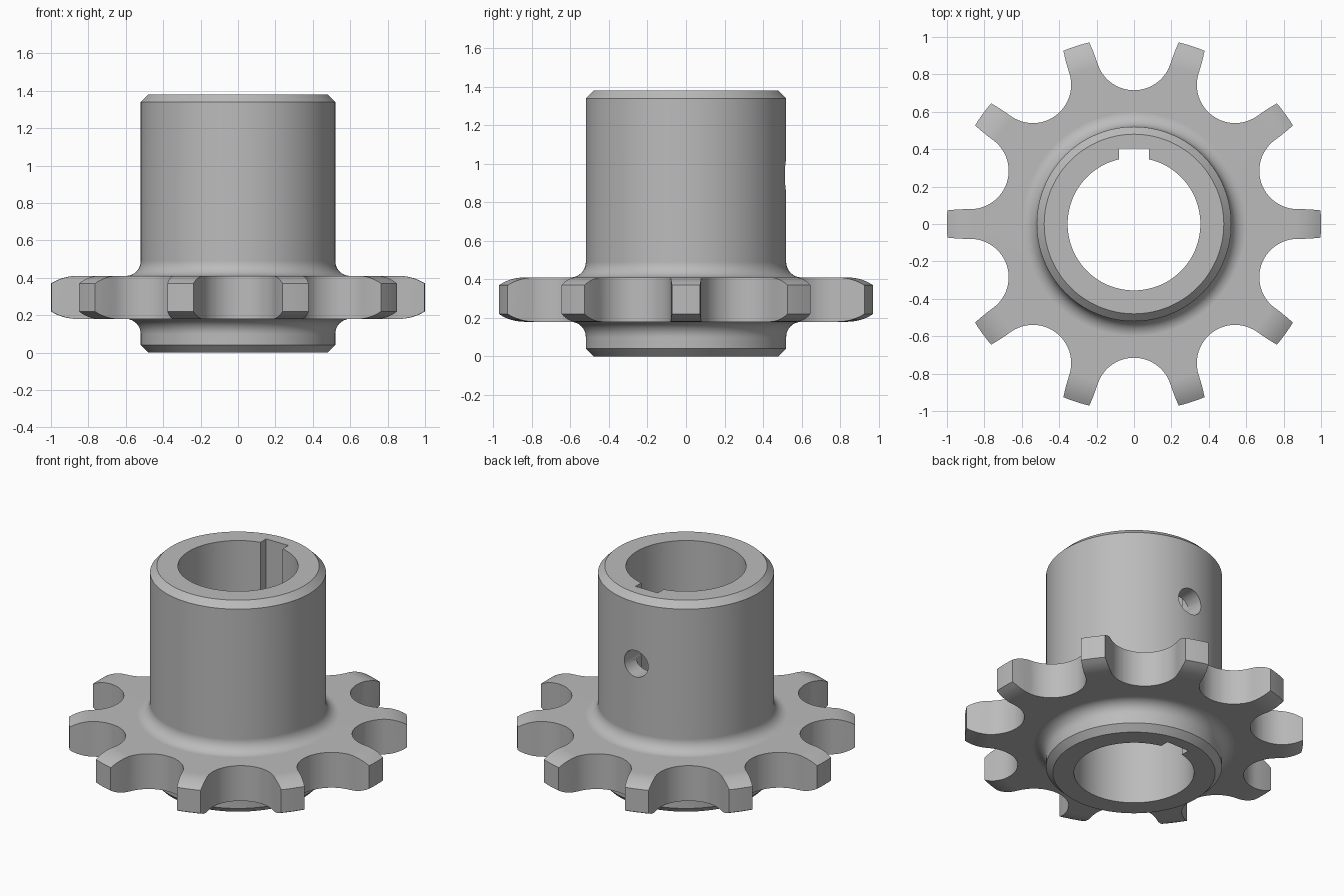
import bpy, bmesh
from math import sin, cos, pi, radians, asin
from mathutils import Matrix, Vector

cube = bpy.data.objects.get("Cube")
if cube:
    bpy.data.objects.remove(cube, do_unlink=True)

TEETH = 10
SEGMENTS = 160
BORE = 0.355
HUB = 0.52
LOW, HIGH, TOP = 0.18, 0.41, 1.38
CHAMFER = 0.04

steel = bpy.data.materials.new("grey steel")
steel.use_nodes = True
steel.diffuse_color = (0.5, 0.5, 0.5, 1)
steel.node_tree.nodes["Principled BSDF"].inputs["Base Color"].default_value = (0.5, 0.5, 0.5, 1)


def make_object(name, bm):
    bmesh.ops.recalc_face_normals(bm, faces=bm.faces)
    mesh = bpy.data.meshes.new(name)
    bm.to_mesh(mesh)
    bm.free()
    mesh.materials.append(steel)
    obj = bpy.data.objects.new(name, mesh)
    bpy.context.collection.objects.link(obj)
    return obj


def arc(cx, cz, r, start, end, steps):
    angles = [radians(start + (end - start) * i / steps) for i in range(steps + 1)]
    return [(cx + r * cos(a), cz + r * sin(a)) for a in angles]


def lathe(name, profile):
    bm = bmesh.new()
    verts = [bm.verts.new((r, 0, z)) for r, z in profile]
    edges = [bm.edges.new((verts[i - 1], verts[i])) for i in range(len(verts))]
    bmesh.ops.spin(bm, geom=verts + edges, cent=(0, 0, 0), axis=(0, 0, 1),
                   angle=2 * pi, steps=SEGMENTS, use_merge=True)
    bmesh.ops.remove_doubles(bm, verts=bm.verts, dist=0.0001)
    return make_object(name, bm)


def add_prism(bm, outline, z0, z1, turn):
    face = bm.faces.new([bm.verts.new(turn @ Vector((x, y, z0))) for x, y in outline])
    new = bmesh.ops.extrude_face_region(bm, geom=[face])["geom"]
    bmesh.ops.translate(bm, vec=(0, 0, z1 - z0),
                        verts=[g for g in new if isinstance(g, bmesh.types.BMVert)])


def cut(target, cutter):
    mod = target.modifiers.new("cut", 'BOOLEAN')
    mod.operation = 'DIFFERENCE'
    mod.solver = 'EXACT'
    mod.object = cutter
    bpy.context.view_layer.objects.active = target
    bpy.ops.object.modifier_apply(modifier=mod.name)
    bpy.data.objects.remove(cutter, do_unlink=True)


# Hub and toothed disc as one turned body: chamfered ends, filleted hub, rounded rim
FILLET = 0.08
CROWN = 0.265
sweep = 90 - 180 / pi * asin(0.14 / CROWN)
profile = [(BORE, 0), (HUB - CHAMFER, 0), (HUB, CHAMFER)]
profile += arc(HUB + FILLET, LOW - FILLET, FILLET, 180, 90, 8)
profile += arc(0.86, LOW + CROWN, CROWN, -90, -sweep, 6)
profile += arc(0.86, HIGH - CROWN, CROWN, sweep, 90, 6)
profile += arc(HUB + FILLET, HIGH + FILLET, FILLET, 270, 180, 8)
profile += [(HUB, TOP - CHAMFER), (HUB - CHAMFER, TOP), (BORE, TOP)]
sprocket = lathe("sprocket", profile)

# Roller gaps between the teeth: round seat with slightly curved flanks
flank = [(0.207, 0.893), (0.222, 0.932), (0.24, 0.974), (0.30, 1.1)]
gap = [(-x, y) for x, y in reversed(flank)]
gap += arc(0, 0.9195, 0.2045, 199.3, 340.7, 24) + flank
bm = bmesh.new()
for i in range(TEETH):
    add_prism(bm, gap, 0, 0.6, Matrix.Rotation(2 * pi * i / TEETH, 3, 'Z'))
cut(sprocket, make_object("tooth_gaps", bm))

# Keyway along the back of the bore
bm = bmesh.new()
add_prism(bm, [(-0.08, 0.2), (0.08, 0.2), (0.08, 0.405), (-0.08, 0.405)],
          -0.1, 1.5, Matrix.Identity(3))
cut(sprocket, make_object("keyway", bm))

# Set screw hole through the back wall into the keyway
bm = bmesh.new()
bmesh.ops.create_cone(bm, cap_ends=True, segments=40, radius1=0.086, radius2=0.086, depth=0.5,
                      matrix=Matrix.Translation((0, 0.45, 0.94)) @ Matrix.Rotation(pi / 2, 4, 'X'))
cut(sprocket, make_object("set_screw_hole", bm))

# Smooth shading with crisp machined edges
bpy.ops.object.select_all(action='DESELECT')
sprocket.select_set(True)
bpy.context.view_layer.objects.active = sprocket
bpy.ops.object.shade_smooth_by_angle(angle=radians(28))
weighted = sprocket.modifiers.new("weighted normals", 'WEIGHTED_NORMAL')
weighted.keep_sharp = True
